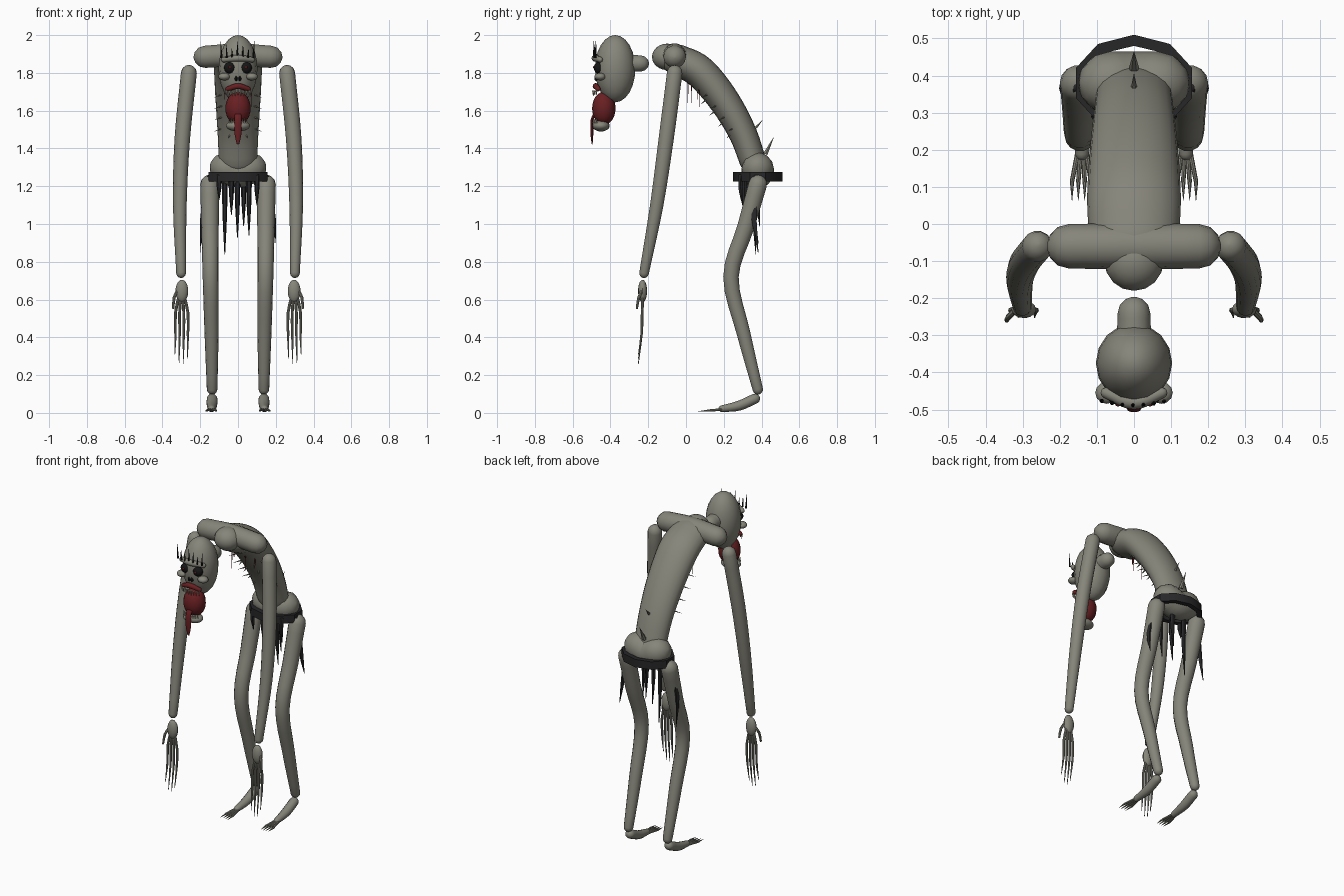
import bpy, bmesh, math
from mathutils import Vector, Matrix

if "Cube" in bpy.data.objects:
    bpy.data.objects.remove(bpy.data.objects["Cube"])


def material(name, r, g, b):
    m = bpy.data.materials.new(name)
    m.use_nodes = True
    m.diffuse_color = (r, g, b, 1)
    m.node_tree.nodes["Principled BSDF"].inputs["Base Color"].default_value = (r, g, b, 1)
    return m


SKIN = material("grey skin", 0.24, 0.235, 0.195)
CLOTH = material("dark cloth", 0.02, 0.02, 0.022)
BLACK = material("black sockets", 0.008, 0.008, 0.008)
RED = material("dark red flesh", 0.14, 0.014, 0.016)
BONE = material("bone teeth", 0.5, 0.46, 0.34)


def finish(name, bm, mat):
    bmesh.ops.recalc_face_normals(bm, faces=bm.faces[:])
    me = bpy.data.meshes.new(name)
    bm.to_mesh(me)
    bm.free()
    me.materials.append(mat)
    ob = bpy.data.objects.new(name, me)
    bpy.context.collection.objects.link(ob)
    bpy.ops.object.select_all(action="DESELECT")
    ob.select_set(True)
    bpy.context.view_layer.objects.active = ob
    bpy.ops.object.shade_smooth_by_angle(angle=math.radians(40))
    return ob


def ball(name, centre, size, mat, segs=16):
    bm = bmesh.new()
    bmesh.ops.create_uvsphere(bm, u_segments=segs, v_segments=segs * 3 // 4, radius=1,
                              matrix=Matrix.LocRotScale(Vector(centre), None, Vector(size)))
    return finish(name, bm, mat)


def smooth_path(pts, steps):
    """Catmull-Rom samples through (x, y, z, radius) points."""
    p = [Vector(q) for q in pts]
    p = [2 * p[0] - p[1]] + p + [2 * p[-1] - p[-2]]
    out = []
    for a, b, c, d in zip(p, p[1:], p[2:], p[3:]):
        for k in range(steps):
            t = k / steps
            out.append(0.5 * (2 * b + (c - a) * t + (2 * a - 5 * b + 4 * c - d) * t ** 2
                              + (3 * b - a - 3 * c + d) * t ** 3))
    return out + [p[-2]]


def tube(name, pts, mat, wide=1.0, segs=14, steps=4, dome=True):
    """Tapered tube with rounded ends; wide stretches it sideways."""
    path = smooth_path(pts, steps)
    pos = [q.to_3d() for q in path]
    rings = []
    for i, q in enumerate(path):
        t = (pos[min(i + 1, len(pos) - 1)] - pos[max(i - 1, 0)]).normalized()
        rings.append((pos[i], max(q[3], 0.0005), t))
    if dome:
        angles = [math.radians(a) for a in (85, 60, 30)]
        c, r, t = rings[0]
        head = [(c - t * r * math.sin(a), r * math.cos(a), t) for a in angles]
        c, r, t = rings[-1]
        rings = head + rings + [(c + t * r * math.sin(a), r * math.cos(a), t)
                                for a in reversed(angles)]
    bm = bmesh.new()
    loops = []
    for c, r, t in rings:
        ref = Vector((0, 1, 0)) if abs(t.x) > 0.8 else Vector((1, 0, 0))
        u = (ref - t * ref.dot(t)).normalized()
        v = t.cross(u)
        loops.append([bm.verts.new(c + u * r * wide * math.cos(a) + v * r * math.sin(a))
                      for a in (math.tau * k / segs for k in range(segs))])
    for a, b in zip(loops, loops[1:]):
        for k in range(segs):
            n = (k + 1) % segs
            bm.faces.new((a[k], a[n], b[n], b[k]))
    bm.faces.new(loops[0])
    bm.faces.new(loops[-1])
    return finish(name, bm, mat)


def spike(name, base, tip, r, mat, segs=6):
    return tube(name, [(*base, r), (*tip, 0)], mat, segs=segs, steps=1, dome=False)


# Torso, shoulders and hips
tube("torso", [(0, -0.05, 1.87, .083), (0, .055, 1.82, .087), (0, .14, 1.735, .085),
               (0, .23, 1.61, .08), (0, .305, 1.47, .074), (0, .355, 1.33, .07)],
     SKIN, wide=1.45, segs=20)
tube("shoulders", [(-.175, -.06, 1.885, .06), (0, -.06, 1.895, .062), (.175, -.06, 1.885, .06)], SKIN)
ball("neck_base", (0, -.1, 1.885), (.08, .08, .07), SKIN)
tube("pelvis", [(-.065, .38, 1.295, .085), (0, .38, 1.275, .085), (.065, .38, 1.295, .085)], SKIN)

# Spine thorns and thin ribs
spike("spine_thorn_low", (0, .42, 1.37), (0, .465, 1.46), .014, SKIN)
spike("spine_thorn_high", (0, .37, 1.51), (0, .405, 1.55), .008, SKIN)
for s in (-1, 1):
    for k in range(4):
        y, z = .09 + .045 * k, 1.69 - .06 * k
        spike("rib_spike", (s * .075, y + .03, z), (s * .125, y - .005, z - .02), .006, SKIN)
        spike("belly_thorn", (s * .04, y + .02, z - .03), (s * .05, y - .01, z - .055), .007, SKIN)
for x, y, low in ((-.05, .01, 1.63), (.03, .03, 1.64), (.07, .07, 1.62), (-.07, .06, 1.66)):
    spike("blood_drip", (x, y, 1.78), (x, y, low), .005, RED)

for s in (-1, 1):
    # Arm and hand
    tube("arm", [(s * .26, -.06, 1.80, .042), (s * .295, -.105, 1.45, .041),
                 (s * .308, -.155, 1.1, .036), (s * .301, -.222, .74, .026)], SKIN)
    ball("palm", (s * .297, -.23, .645), (.034, .024, .06), SKIN, 12)
    for k, low in enumerate((.29, .26, .265, .31)):
        x = .265 + .022 * k
        tube("finger", [(s * (.285 + .009 * k), -.23, .62, .008), (s * x, -.232, .53, .0075),
                        (s * x, -.235, .42, .0065), (s * (x + .003), -.252, low, .0015)],
             SKIN, segs=8, steps=2)
    tube("thumb", [(s * .322, -.235, .645, .008), (s * .338, -.25, .61, .008),
                   (s * .343, -.26, .555, .006)], SKIN, segs=8, steps=2)

    # Leg and foot
    tube("leg", [(s * .15, .38, 1.21, .05), (s * .148, .315, .98, .046), (s * .145, .238, .72, .042),
                 (s * .14, .305, .42, .037), (s * .137, .38, .125, .028)], SKIN)
    tube("foot", [(s * .137, .365, .075, .027), (s * .138, .28, .038, .026),
                  (s * .14, .19, .022, .018)], SKIN, wide=1.05, segs=12)
    for k in range(4):
        x = s * (.116 + .017 * k)
        tube("toe", [(s * (.128 + .008 * k), .19, .018, .007), (x, .115, .012, .006)],
             SKIN, segs=8, steps=1)
        spike("toe_claw", (x, .115, .012), (x, .063, .008), .006, SKIN)

# Waist band: faceted hollow ring
bm = bmesh.new()
N = 10
cols = []
for k in range(N):
    a = math.tau * (k + .5) / N + math.pi / 2 + math.pi / N
    c, d = math.cos(a), math.sin(a)
    cols.append([bm.verts.new((c * rx, .38 + d * ry, z))
                 for rx, ry, z in ((.165, .13, 1.225), (.165, .13, 1.275),
                                   (.135, .1, 1.275), (.135, .1, 1.225))])
for a, b in zip(cols, cols[1:] + cols[:1]):
    for i in range(4):
        j = (i + 1) % 4
        bm.faces.new((a[i], a[j], b[j], b[i]))
finish("waist_band", bm, CLOTH)

# Torn cloth strips
for x, y, low in ((-.07, .36, .84), (-.035, .30, 1.05), (-.003, .33, .93), (.03, .38, .99),
                  (.058, .31, .94), (.1, .29, 1.1), (-.1, .29, 1.13)):
    tube("cloth_strip", [(x, y, 1.25, .016), (x, y, (1.25 + low) / 2, .012), (x, y + .01, low, .002)],
         CLOTH, segs=6, steps=2)
for s in (-1, 1):
    tube("side_strip", [(s * .16, .37, 1.24, .02), (s * .192, .36, 1.03, .016),
                        (s * .198, .382, .85 if s < 0 else .9, .002)], CLOTH, wide=.5, segs=6, steps=3)

# Head and neck stump
ball("head", (0, -.375, 1.822), (.103, .107, .178), SKIN, 16)
tube("neck_stump", [(0, -.3, 1.85, .046), (0, -.24, 1.85, .044)], SKIN)

# Brow, eyes, cheeks, nostrils
tube("brow", [(-.075, -.455, 1.87, .015), (0, -.482, 1.878, .018), (.075, -.455, 1.87, .015)], SKIN, segs=10)
for s in (-1, 1):
    ball("eye_socket", (s * .043, -.462, 1.827), (.031, .026, .031), BLACK, 12)
    ball("pupil", (s * .043, -.487, 1.829), (.007, .005, .007), RED, 8)
    ball("cheekbone", (s * .073, -.455, 1.78), (.032, .03, .02), SKIN, 12)
    ball("nostril", (s * .009, -.473, 1.77), (.009, .012, .014), BLACK, 8)

# Hair spikes
for k in range(7):
    x = -.087 + .028 * k
    y = -.488 + 1.5 * x * x
    spike("hair_spike", (x, y, 1.88), (x * 1.06, y, 1.97 - .02 * (k % 3)), .006, BLACK)

# Mouth, teeth, jaw and tongue
tube("upper_lip", [(-.055, -.465, 1.715, .013), (0, -.478, 1.73, .016), (.055, -.465, 1.715, .013)],
     RED, segs=10)
ball("open_mouth", (0, -.435, 1.612), (.067, .062, .088), RED)
ball("jaw", (0, -.45, 1.52), (.064, .046, .03), SKIN)
for k in range(9):
    x = -.06 + .015 * k
    y = -.492 + 5 * x * x
    spike("upper_tooth", (x, y, 1.708), (x, y, 1.678), .006, BONE)
    spike("lower_tooth", (x * .8, y, 1.535), (x * .8, y, 1.562), .005, BONE)
tube("tongue", [(0, -.475, 1.6, .008), (0, -.497, 1.55, .008), (0, -.498, 1.48, .008),
                (0, -.497, 1.425, .003)], RED, wide=2.3, segs=10)
